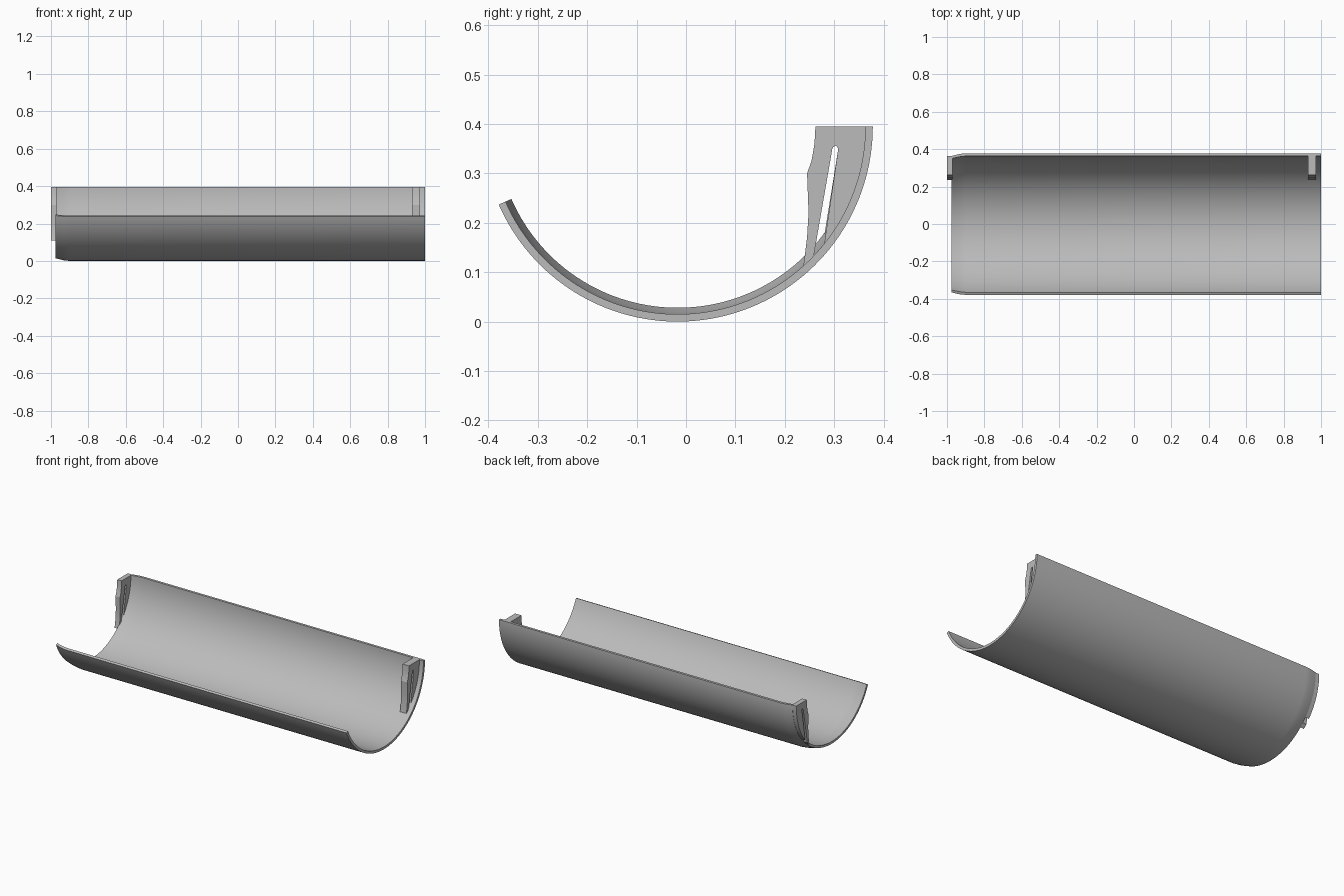
import bpy
import bmesh
from math import sin, cos, radians

cube = bpy.data.objects.get("Cube")
if cube:
    bpy.data.objects.remove(cube, do_unlink=True)

AXIS_Y, AXIS_Z = -0.017, 0.395   # centre line of the trough
SWEEP = -156.4                   # degrees from the back rim to the front rim

grey = bpy.data.materials.new("plain grey")
grey.use_nodes = True
colour = (0.5, 0.5, 0.5, 1)
grey.diffuse_color = colour
grey.node_tree.nodes["Principled BSDF"].inputs["Base Color"].default_value = colour


def on_arc(radius, degrees):
    a = radians(degrees)
    return AXIS_Y + radius * cos(a), AXIS_Z + radius * sin(a)


def finish(bm, name, angle):
    bmesh.ops.recalc_face_normals(bm, faces=bm.faces)
    mesh = bpy.data.meshes.new(name)
    bm.to_mesh(mesh)
    bm.free()
    mesh.materials.append(grey)
    obj = bpy.data.objects.new(name, mesh)
    bpy.context.collection.objects.link(obj)
    bpy.ops.object.select_all(action='DESELECT')
    obj.select_set(True)
    bpy.context.view_layer.objects.active = obj
    bpy.ops.object.shade_smooth_by_angle(angle=radians(angle))
    return obj


def make_trough(segments=72):
    # closed wall section (x, radius), narrowed at the right-hand end
    wall = [(1, 0.395), (-0.9, 0.395), (-0.935, 0.391), (-0.975, 0.381),
            (-0.975, 0.367), (-0.935, 0.376), (-0.9, 0.38), (1, 0.38)]
    bm = bmesh.new()
    rings = []
    for i in range(segments + 1):
        angle = SWEEP * i / segments
        rings.append([bm.verts.new((x, *on_arc(r, angle))) for x, r in wall])
    n = len(wall)
    for a, b in zip(rings, rings[1:]):
        for j in range(n):
            k = (j + 1) % n
            bm.faces.new((a[j], a[k], b[k], b[j]))
    bm.faces.new(rings[0])
    bm.faces.new(rings[-1])
    finish(bm, "trough_shell", 30)


def make_bracket(name, x0, x1, radius):
    # inner edge, from the foot up to the rim
    outline = [on_arc(radius, -48.5), (0.24, 0.13), (0.245, 0.17), (0.248, 0.22),
               (0.245, 0.3), (0.254, 0.325), (0.26, 0.36), (0.262, AXIS_Z)]
    # outer edge following the shell
    steps = 16
    outline += [on_arc(radius, -39.4 * i / steps) for i in range(steps + 1)]
    # long narrow slot, rounded at the top and open towards the shell
    outline += [(0.308, 0.349), (0.306, 0.354), (0.302, 0.356), (0.298, 0.353),
                (0.296, 0.349), on_arc(radius, -44.2)]
    bm = bmesh.new()
    face = bm.faces.new([bm.verts.new((x0, y, z)) for y, z in outline])
    result = bmesh.ops.extrude_face_region(bm, geom=[face], use_keep_orig=True)
    verts = [v for v in result["geom"] if isinstance(v, bmesh.types.BMVert)]
    bmesh.ops.translate(bm, verts=verts, vec=(x1 - x0, 0, 0))
    finish(bm, name, 20)


make_trough()
make_bracket("left_bracket", 0.93, 0.973, 0.383)
make_bracket("right_bracket", -1, -0.97, 0.38)
